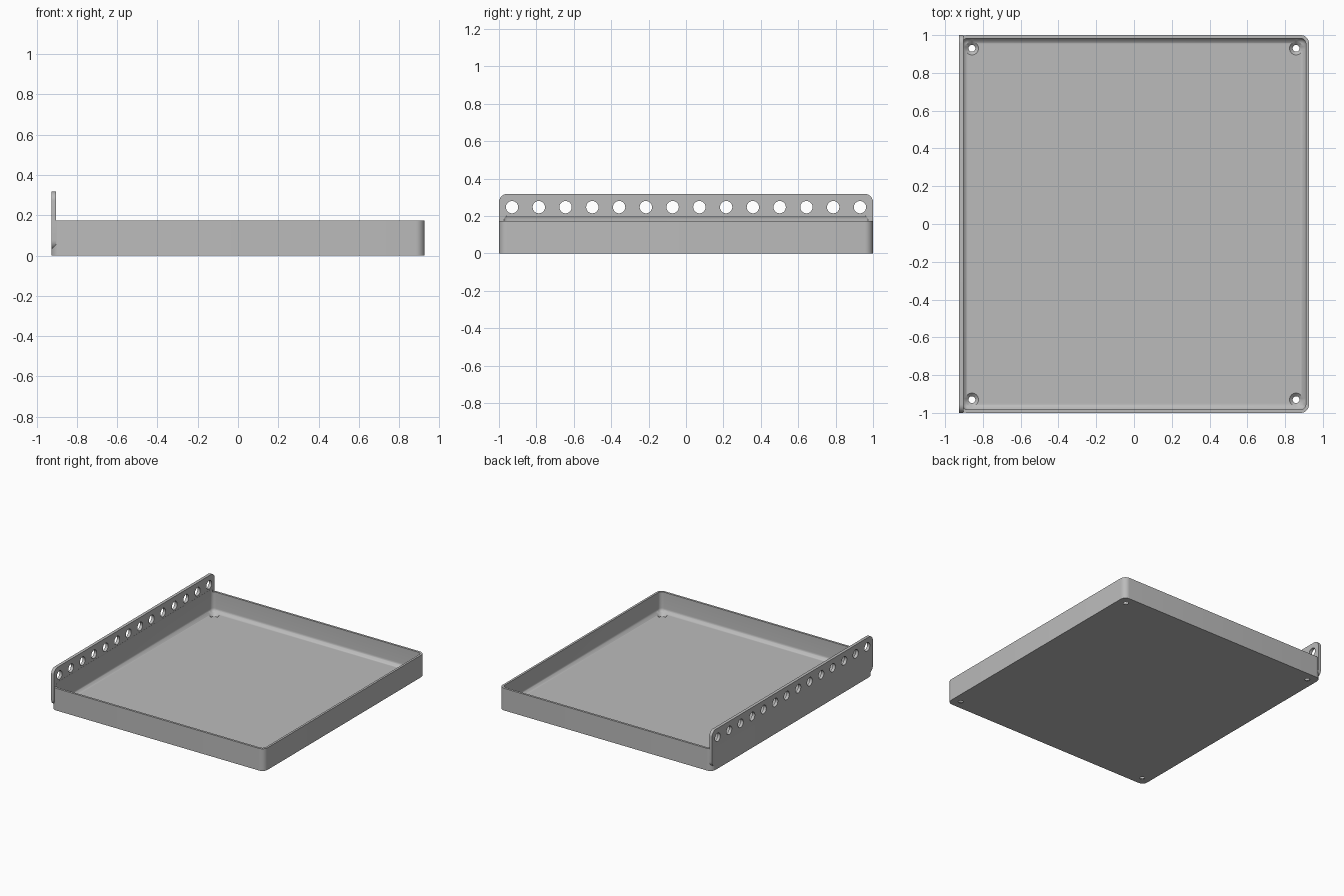
import bpy, bmesh, math
from mathutils import Matrix, Vector

if "Cube" in bpy.data.objects:
    bpy.data.objects.remove(bpy.data.objects["Cube"], do_unlink=True)

HALF_X, HALF_Y = 0.927, 1.0
RIM, WALL, FLOOR = 0.174, 0.017, 0.018
PLATE_TOP, PLATE_IN = 0.318, -0.903

grey = bpy.data.materials.new("light grey")
grey.use_nodes = True
colour = (0.5, 0.5, 0.5, 1)
grey.diffuse_color = colour
grey.node_tree.nodes["Principled BSDF"].inputs["Base Color"].default_value = colour


def make_object(name, bm):
    mesh = bpy.data.meshes.new(name)
    bm.to_mesh(mesh)
    bm.free()
    mesh.materials.append(grey)
    obj = bpy.data.objects.new(name, mesh)
    bpy.context.collection.objects.link(obj)
    return obj


def rounded_box(name, low, high, radius, axes, segments=8):
    """Box whose edges parallel to the given axes are rounded."""
    low, high = Vector(low), Vector(high)
    bm = bmesh.new()
    bmesh.ops.create_cube(bm, size=1, matrix=Matrix.Translation((low + high) / 2)
                          @ Matrix.Diagonal((*(high - low), 1)))
    edges = [e for e in bm.edges
             if any(abs((e.verts[0].co - e.verts[1].co)[a]) > 1e-4 for a in axes)]
    bmesh.ops.bevel(bm, geom=edges, offset=radius, segments=segments,
                    profile=0.5, affect='EDGES')
    return make_object(name, bm)


def add_cone(bm, centre, r_low, r_high, depth, rotation=Matrix()):
    bmesh.ops.create_cone(bm, cap_ends=True, segments=32, radius1=r_low, radius2=r_high,
                          depth=depth, matrix=Matrix.Translation(centre) @ rotation)


def combine(target, other, operation):
    """Apply a boolean and drop the helper."""
    mod = target.modifiers.new(operation, 'BOOLEAN')
    mod.operation, mod.object, mod.solver = operation, other, 'EXACT'
    other.hide_render = True
    bpy.context.view_layer.objects.active = target
    bpy.ops.object.modifier_apply(modifier=mod.name)
    bpy.data.objects.remove(other, do_unlink=True)


# Tray body with rounded upright corners, and the tall mounting plate on its right side
tray = rounded_box("tray", (-HALF_X, -HALF_Y, 0), (HALF_X, HALF_Y, RIM), 0.045, [2])
plate = rounded_box("mounting_plate", (-HALF_X, -HALF_Y, 0.03),
                    (PLATE_IN, HALF_Y, PLATE_TOP), 0.045, [0])
combine(tray, plate, 'UNION')

# Filleted pocket, whose round top also bites into the plate
pocket = rounded_box("pocket", (WALL - HALF_X, WALL - HALF_Y, FLOOR),
                     (HALF_X - WALL, HALF_Y - WALL, 0.212), 0.03, [0, 1, 2])
combine(tray, pocket, 'DIFFERENCE')

# Row of holes through the plate
bm = bmesh.new()
sideways = Matrix.Rotation(math.pi / 2, 4, 'Y')
for i in range(14):
    add_cone(bm, (-HALF_X, -0.93 + i * 1.86 / 13, 0.247), 0.033, 0.033, 0.2, sideways)
combine(tray, make_object("plate_holes", bm), 'DIFFERENCE')

# Countersunk screw holes in the floor corners
for sink in (False, True):
    bm = bmesh.new()
    for x in (-0.858, 0.858):
        for y in (-0.93, 0.93):
            if sink:
                add_cone(bm, (x, y, FLOOR), 0.018, 0.052, 0.032)
            else:
                add_cone(bm, (x, y, 0), 0.018, 0.018, 0.1)
    combine(tray, make_object("screw_holes", bm), 'DIFFERENCE')

# Smooth fillets, sharp rims
bpy.ops.object.select_all(action='DESELECT')
tray.select_set(True)
bpy.context.view_layer.objects.active = tray
bpy.ops.object.shade_smooth_by_angle(angle=math.radians(30))
